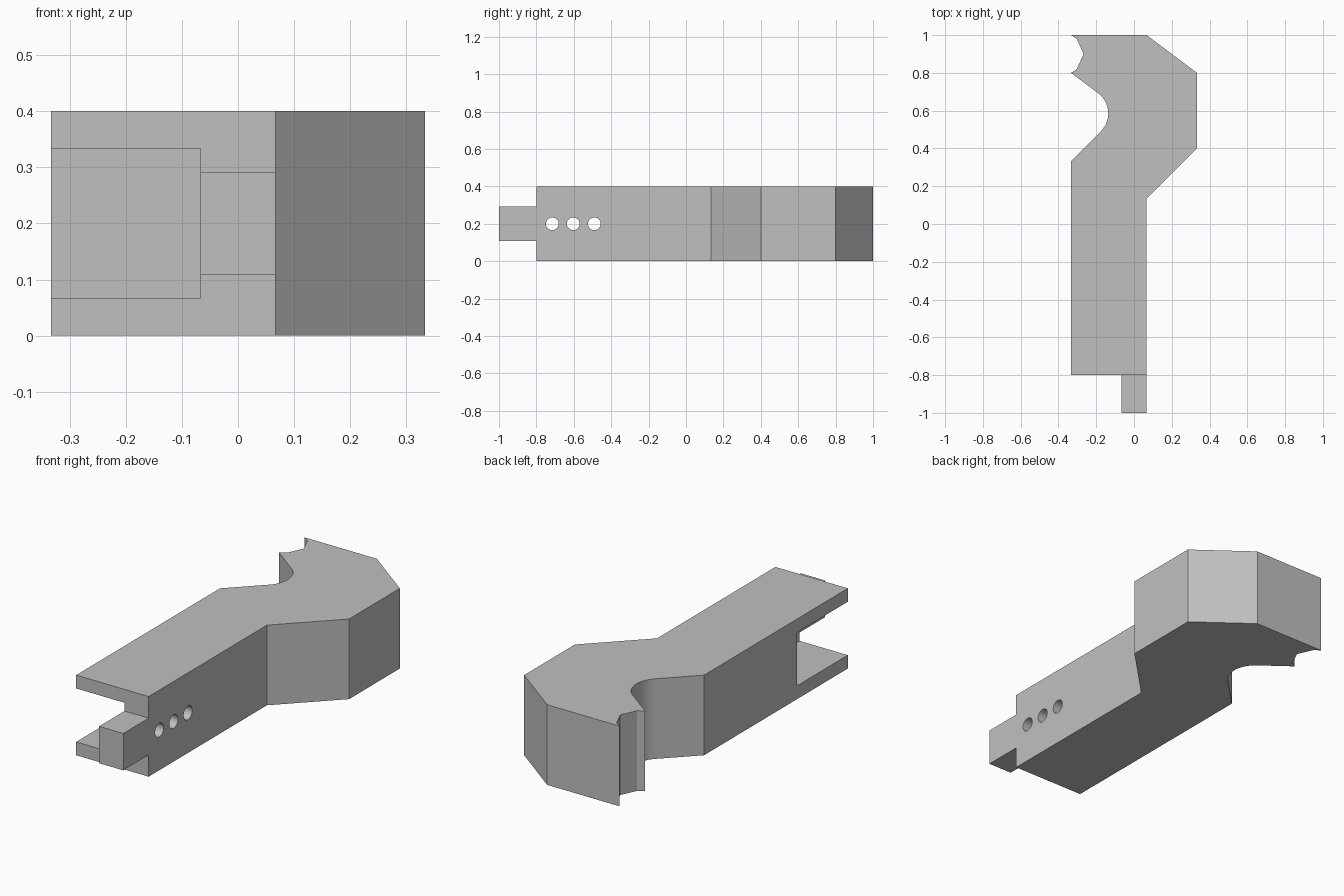
import bpy
import bmesh
import math
from mathutils import Vector, Matrix

cube = bpy.data.objects.get("Cube")
if cube:
    bpy.data.objects.remove(cube, do_unlink=True)

HEIGHT = 0.4
W = 1 / 3      # outer half width
S = 1 / 15     # tongue half width

grey = bpy.data.materials.new("plain grey")
grey.use_nodes = True
colour = (0.53, 0.53, 0.53, 1)
grey.diffuse_color = colour
grey.node_tree.nodes["Principled BSDF"].inputs["Base Color"].default_value = colour


def add_object(name, bm):
    bmesh.ops.recalc_face_normals(bm, faces=bm.faces[:])
    mesh = bpy.data.meshes.new(name)
    bm.to_mesh(mesh)
    bm.free()
    mesh.materials.append(grey)
    obj = bpy.data.objects.new(name, mesh)
    bpy.context.scene.collection.objects.link(obj)
    return obj


def prism(name, outline, height):
    bm = bmesh.new()
    low = [bm.verts.new((x, y, 0)) for x, y in outline]
    high = [bm.verts.new((x, y, height)) for x, y in outline]
    bm.faces.new(low[::-1])
    bm.faces.new(high)
    for i in range(len(outline)):
        bm.faces.new((low[i - 1], low[i], high[i], high[i - 1]))
    return add_object(name, bm)


def box(name, low, high):
    low, high = Vector(low), Vector(high)
    size = high - low
    bm = bmesh.new()
    place = Matrix.Translation((low + high) / 2) @ Matrix.Diagonal((size.x, size.y, size.z, 1))
    bmesh.ops.create_cube(bm, size=1, matrix=place)
    return add_object(name, bm)


def rod_along_x(name, y, z, radius):
    bm = bmesh.new()
    place = Matrix.Translation((0, y, z)) @ Matrix.Rotation(math.pi / 2, 4, 'Y')
    bmesh.ops.create_cone(bm, cap_ends=True, segments=32, radius1=radius,
                          radius2=radius, depth=0.4, matrix=place)
    return add_object(name, bm)


def fillet(before, corner, after, radius, steps):
    """Points of a round arc replacing a corner."""
    corner = Vector(corner)
    u = (Vector(before) - corner).normalized()
    v = (Vector(after) - corner).normalized()
    half = math.acos(u.dot(v)) / 2
    centre = corner + (u + v).normalized() * radius / math.sin(half)
    reach = radius / math.tan(half)
    a, b = corner + u * reach - centre, corner + v * reach - centre
    start, end = math.atan2(a.y, a.x), math.atan2(b.y, b.x)
    angles = [start + (end - start) * i / steps for i in range(steps + 1)]
    return [(centre.x + radius * math.cos(t), centre.y + radius * math.sin(t))
            for t in angles]


# Plan outline: front end, right edge, bent head, notch, rounded throat
throat_top, throat_low = (-W, 0.8), (-W, W)
outline = [(-W, -1), (S, -1), (S, 0.133), (W, 0.4), (W, 0.8), (S, 1)]
outline += [(-W, 1), (-0.303, 0.98), (-0.267, 0.9), (-0.303, 0.82), throat_top]
outline += fillet(throat_top, (-S, 0.6), throat_low, 0.133, 16) + [throat_low]
body = prism("bent_arm_body", outline, HEIGHT)

# Cutters: tongue shoulders, side pocket and three pin holes
cutters = [
    box("shoulder_cutter_top", (-0.5, -1.2, 0.292), (0.5, -0.8, 0.6)),
    box("shoulder_cutter_bottom", (-0.5, -1.2, -0.2), (0.5, -0.8, 0.108)),
    box("pocket_cutter", (-0.5, -1.2, S), (-S, -0.4, HEIGHT - S)),
]
for i, y in enumerate((-0.715, -0.603, -0.49)):
    cutters.append(rod_along_x(f"pin_hole_cutter_{i + 1}", y, HEIGHT / 2, 0.034))

for cutter in cutters:
    cutter.hide_render = True
    mod = body.modifiers.new(cutter.name, 'BOOLEAN')
    mod.operation = 'DIFFERENCE'
    mod.solver = 'EXACT'
    mod.object = cutter

# Bake the cuts into the body, then drop the cutters
bpy.context.view_layer.update()
depsgraph = bpy.context.evaluated_depsgraph_get()
cut_mesh = bpy.data.meshes.new_from_object(body.evaluated_get(depsgraph))
body.modifiers.clear()
body.data = cut_mesh
for cutter in cutters:
    bpy.data.objects.remove(cutter, do_unlink=True)

# Round throat and holes, crisp edges elsewhere
bpy.ops.object.select_all(action='DESELECT')
bpy.context.view_layer.objects.active = body
body.select_set(True)
bpy.ops.object.shade_smooth_by_angle(angle=math.radians(20))
